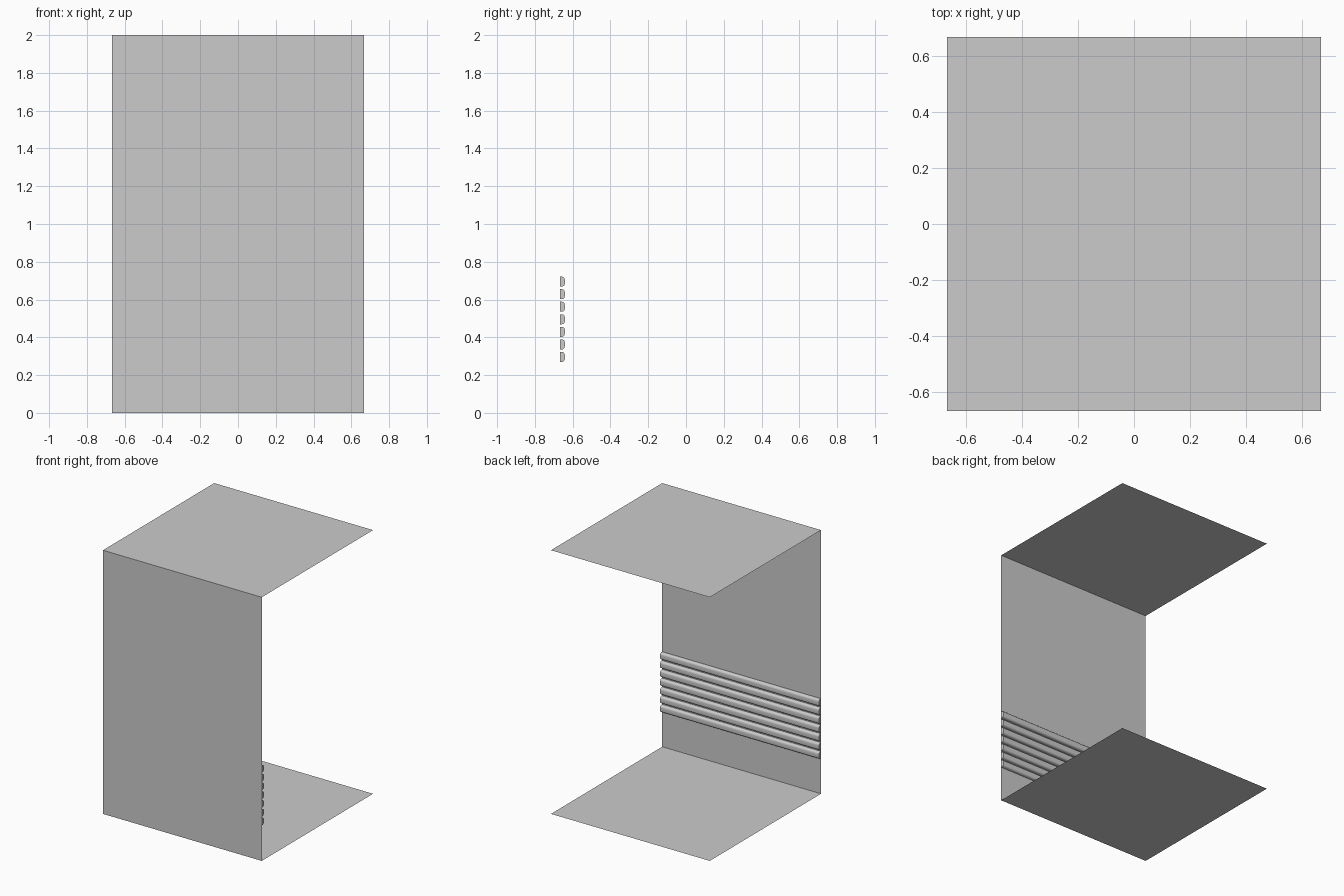
import bpy, bmesh, math

if "Cube" in bpy.data.objects:
    bpy.data.objects.remove(bpy.data.objects["Cube"])

H = 2 / 3          # half width of the square footprint
HEIGHT = 2.0


def make_object(name, faces):
    """Build a mesh object from a list of polygons given as point lists."""
    bm = bmesh.new()
    for pts in faces:
        bm.faces.new([bm.verts.new(p) for p in pts])
    bmesh.ops.remove_doubles(bm, verts=bm.verts, dist=1e-5)
    mesh = bpy.data.meshes.new(name)
    bm.to_mesh(mesh)
    bm.free()
    obj = bpy.data.objects.new(name, mesh)
    bpy.context.collection.objects.link(obj)
    return obj


# Thin panels: floor, top and front
make_object("bottom_panel", [[(-H, -H, 0), (-H, H, 0), (H, H, 0), (H, -H, 0)]])
make_object("top_panel", [[(-H, -H, HEIGHT), (H, -H, HEIGHT), (H, H, HEIGHT), (-H, H, HEIGHT)]])
make_object("front_panel", [[(-H, -H, 0), (H, -H, 0), (H, -H, HEIGHT), (-H, -H, HEIGHT)]])


# Ribs: D-shaped bars on the inside of the front panel
def rib_profile(depth=0.025, half=0.0265, radius=0.016, steps=5):
    pts = [(0, -half)]
    for side, start in ((-1, -90), (1, 0)):
        for i in range(steps + 1):
            a = math.radians(start + 90 * i / steps)
            pts.append((depth - radius + radius * math.cos(a),
                        side * (half - radius) + radius * math.sin(a)))
    return pts + [(0, half)]


def make_rib(name, z):
    bm = bmesh.new()
    face = bm.faces.new([bm.verts.new((-H, -H + y, z + dz)) for y, dz in rib_profile()])
    ext = bmesh.ops.extrude_face_region(bm, geom=[face], use_keep_orig=True)
    moved = [g for g in ext["geom"] if isinstance(g, bmesh.types.BMVert)]
    bmesh.ops.translate(bm, verts=moved, vec=(2 * H, 0, 0))
    bmesh.ops.recalc_face_normals(bm, faces=bm.faces)
    mesh = bpy.data.meshes.new(name)
    bm.to_mesh(mesh)
    bm.free()
    obj = bpy.data.objects.new(name, mesh)
    bpy.context.collection.objects.link(obj)
    return obj


bpy.ops.object.select_all(action='DESELECT')
for i in range(7):
    rib = make_rib(f"rib_{i + 1}", 0.296 + 0.0665 * i)
    rib.select_set(True)
    bpy.context.view_layer.objects.active = rib
bpy.ops.object.shade_smooth_by_angle(angle=math.radians(30))
